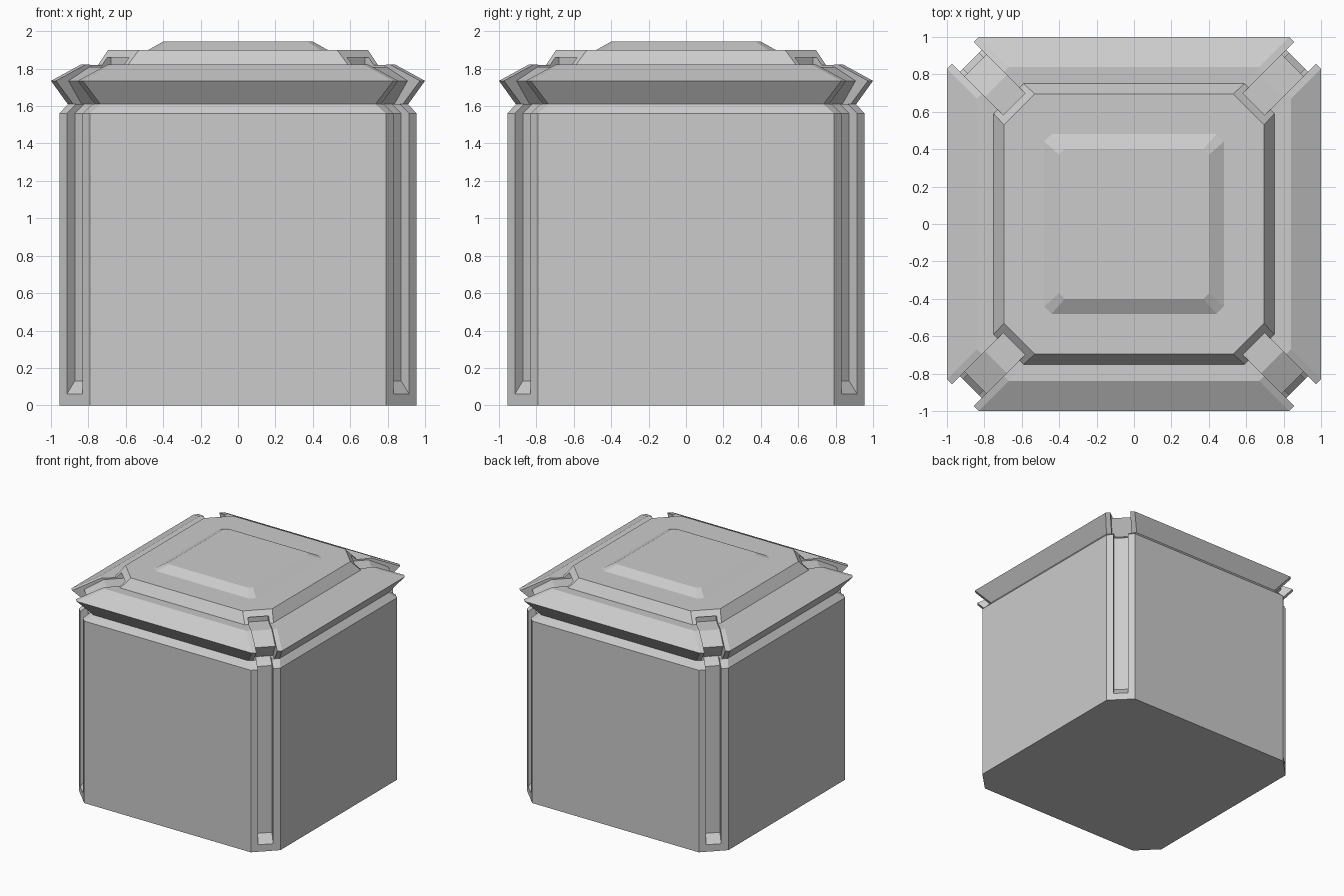
import bpy, bmesh
from math import cos, sin, pi

if "Cube" in bpy.data.objects:
    bpy.data.objects.remove(bpy.data.objects["Cube"])


def make_object(name, bm):
    bmesh.ops.recalc_face_normals(bm, faces=bm.faces)
    mesh = bpy.data.meshes.new(name)
    bm.to_mesh(mesh)
    bm.free()
    ob = bpy.data.objects.new(name, mesh)
    bpy.context.collection.objects.link(ob)
    return ob


def octagon(h, c, z):
    # square of half size h whose corners are cut along |x|+|y| = c
    e = c - h
    return [(h, -e, z), (h, e, z), (e, h, z), (-e, h, z),
            (-h, e, z), (-h, -e, z), (-e, -h, z), (e, -h, z)]


def loft(name, rings):
    bm = bmesh.new()
    loops = [[bm.verts.new(p) for p in octagon(*r)] for r in rings]
    for a, b in zip(loops, loops[1:]):
        for i in range(8):
            j = (i + 1) % 8
            bm.faces.new((a[i], a[j], b[j], b[i]))
    bm.faces.new(loops[0][::-1])
    bm.faces.new(loops[-1])
    return make_object(name, bm)


def corner_cutter(name, profile, hw):
    # (diagonal distance, z) profile given a width, repeated at all corners
    bm = bmesh.new()
    for k in range(4):
        a = pi / 4 + k * pi / 2
        sides = [[bm.verts.new((d * cos(a) - w * sin(a), d * sin(a) + w * cos(a), z))
                  for d, z in profile] for w in (-hw, hw)]
        n = len(profile)
        bm.faces.new(sides[0])
        bm.faces.new(sides[1][::-1])
        for i in range(n):
            j = (i + 1) % n
            bm.faces.new((sides[0][i], sides[1][i], sides[1][j], sides[0][j]))
    return make_object(name, bm)


# crate body, flared lid rim, upper tier and raised pad: half size, corner sum, height
crate = loft("crate", [
    (0.955, 1.745, 0), (0.955, 1.745, 1.56), (0.91, 1.645, 1.61),
    (1.0, 1.83, 1.735), (0.84, 1.51, 1.822), (0.75, 1.34, 1.818),
    (0.695, 1.225, 1.9), (0.48, 0.92, 1.9), (0.40, 0.77, 1.945)])

# long upright grooves in the body corners
body_groove = corner_cutter("body_groove_cutter", [
    (1.6, -0.31), (1.234, 0.06), (1.174, 0.13), (1.174, 1.56),
    (1.10, 1.612), (1.6, 1.612)], 0.06)

# notches over the lid corners, ending in small pockets in the tier
lid_notch = corner_cutter("lid_notch_cutter", [
    (1.6, 1.61), (1.10, 1.61), (1.20, 1.735), (1.045, 1.808),
    (0.88, 1.808), (0.88, 1.86), (1.0, 1.86), (1.6, 1.95)], 0.082)

bpy.context.view_layer.objects.active = crate
for cutter in (body_groove, lid_notch):
    cutter.hide_render = True
    mod = crate.modifiers.new(cutter.name, 'BOOLEAN')
    mod.operation = 'DIFFERENCE'
    mod.solver = 'EXACT'
    mod.object = cutter
    bpy.ops.object.modifier_apply(modifier=mod.name)
    bpy.data.objects.remove(cutter)
